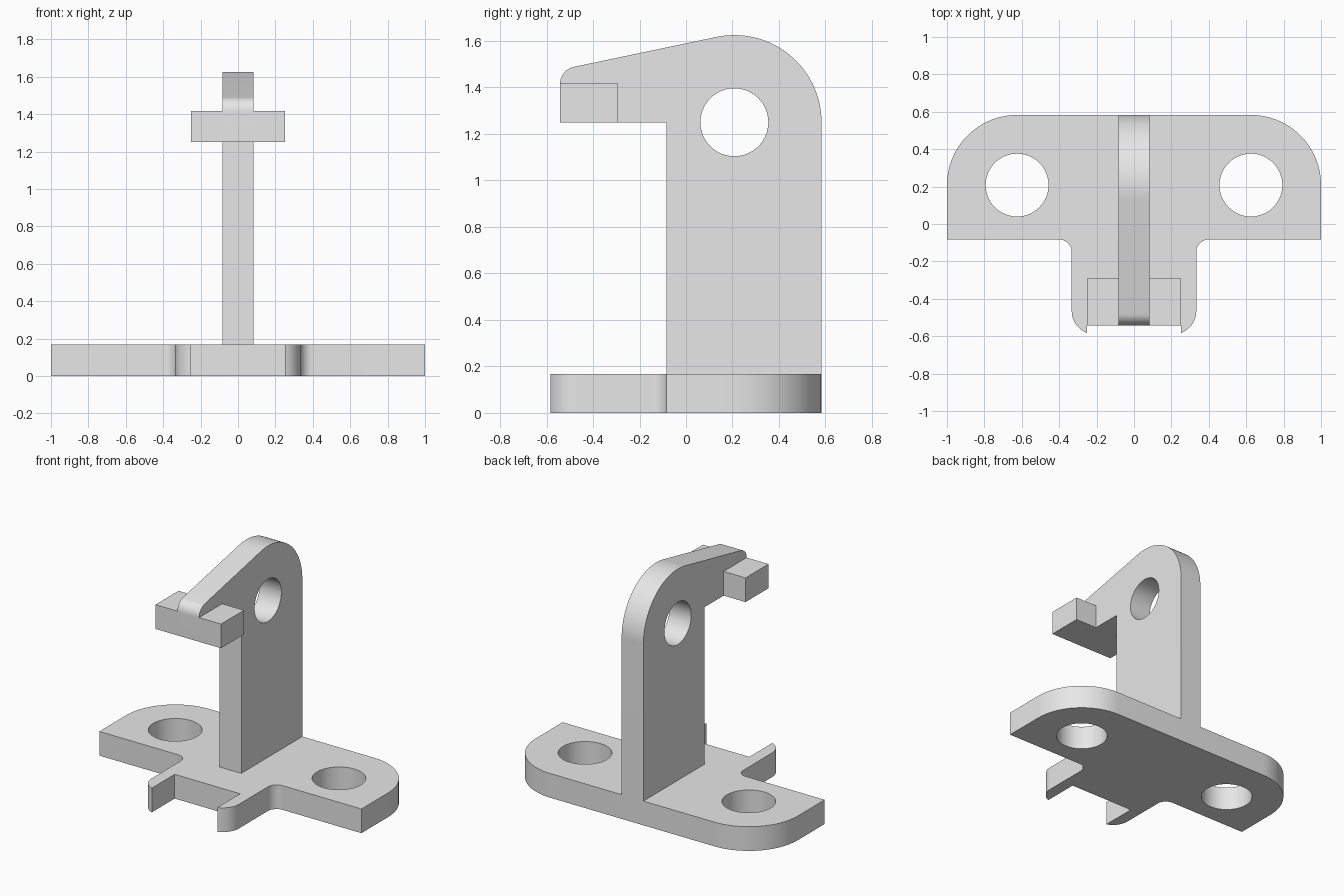
import bpy, bmesh, math
from mathutils import Matrix

if "Cube" in bpy.data.objects:
    bpy.data.objects.remove(bpy.data.objects["Cube"])

grey = bpy.data.materials.new("light_grey")
grey.diffuse_color = (0.8, 0.8, 0.8, 1)
grey.use_nodes = True
grey.node_tree.nodes["Principled BSDF"].inputs["Base Color"].default_value = grey.diffuse_color


def arc(cx, cy, r, a0, a1, n=16):
    """Points on an arc, angles in degrees."""
    angles = [math.radians(a0 + (a1 - a0) * i / n) for i in range(n + 1)]
    return [(cx + r * math.cos(a), cy + r * math.sin(a)) for a in angles]


def circle(cx, cy, r, n=64):
    return arc(cx, cy, r, 0, 360, n)[:-1]


def plate(name, loops, depth, matrix=Matrix()):
    """Fill an outline with holes and extrude it."""
    bm = bmesh.new()
    for loop in loops:
        vs = [bm.verts.new((x, y, 0)) for x, y in loop]
        for a, b in zip(vs, vs[1:] + vs[:1]):
            bm.edges.new((a, b))
    bmesh.ops.triangle_fill(bm, use_beauty=True, edges=bm.edges[:], normal=(0, 0, 1))
    ext = bmesh.ops.extrude_face_region(bm, geom=bm.faces[:], use_keep_orig=True)
    bmesh.ops.translate(bm, vec=(0, 0, depth),
                        verts=[g for g in ext["geom"] if isinstance(g, bmesh.types.BMVert)])
    bmesh.ops.transform(bm, matrix=matrix, verts=bm.verts[:])
    bmesh.ops.recalc_face_normals(bm, faces=bm.faces[:])
    mesh = bpy.data.meshes.new(name)
    bm.to_mesh(mesh)
    bm.free()
    mesh.materials.append(grey)
    obj = bpy.data.objects.new(name, mesh)
    bpy.context.collection.objects.link(obj)
    bpy.ops.object.select_all(action='DESELECT')
    obj.select_set(True)
    bpy.context.view_layer.objects.active = obj
    bpy.ops.object.shade_smooth_by_angle(angle=math.radians(30))
    return obj


# Base plate: rounded back corners, forked front tongue, two bolt holes
T = 0.167
tip = math.degrees(math.acos(0.042 / 0.125))
half = [(0.25, -0.333)]
half += arc(0.208, -0.465, 0.125, -tip, 0)
half += arc(0.4, -0.15, 0.067, 180, 90)
half += [(1, -0.083)]
half += arc(0.625, 0.208, 0.375, 0, 90, 24)
outline = half + [(-x, y) for x, y in reversed(half)]
plate("base_plate", [outline, circle(0.625, 0.208, 0.168), circle(-0.625, 0.208, 0.168)], T)

# Upright with overhanging arm, drawn in the side plane (y, z)
slope = 11.9
side = [(-0.083, T), (0.583, T)]
side += arc(0.208, 1.25, 0.375, 0, 90 + slope, 32)
side += arc(-0.467, 1.415, 0.075, 90 + slope, 180)
side += [(-0.542, 1.25), (-0.083, 1.25)]
to_side = Matrix(((0, 0, 1, -0.083), (1, 0, 0, 0), (0, 1, 0, 0), (0, 0, 0, 1)))
plate("upright_arm", [side, circle(0.208, 1.25, 0.146)], 0.166, to_side)

# Lugs on both sides of the arm tip
for label, x0, x1 in (("left", -0.25, -0.083), ("right", 0.083, 0.25)):
    box = [(x0, -0.542), (x1, -0.542), (x1, -0.292), (x0, -0.292)]
    plate(label + "_lug", [box], 0.167, Matrix.Translation((0, 0, 1.25)))
